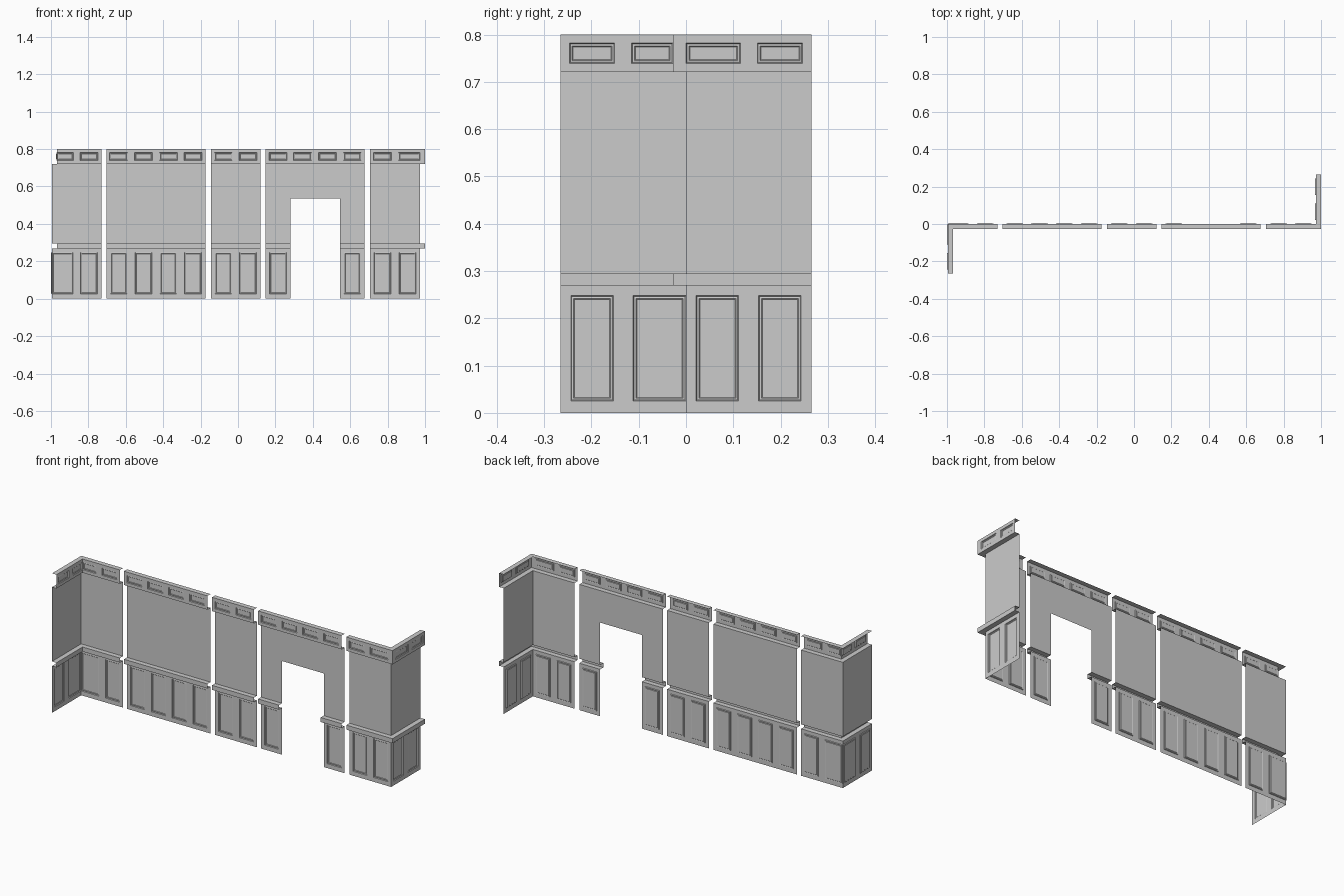
import bpy, bmesh
from mathutils import Vector

if "Cube" in bpy.data.objects:
    bpy.data.objects.remove(bpy.data.objects["Cube"])

W, D = 0.265, 0.028            # half-module width, projection of rail and cornice
PITCH = W / 2
Z_WAINSCOT, Z_RAIL, Z_WALL, Z_TOP = 0.269, 0.295, 0.721, 0.80
DOOR_H = 0.537


class Run:
    """Straight stretch of wall; m0/m1 are mitre signs at its ends."""

    def __init__(self, origin, direction, length, m0=0, m1=0):
        self.o, self.d = Vector((*origin, 0)), Vector((*direction, 0))
        self.n = Vector((self.d.y, -self.d.x, 0))
        self.length, self.m0, self.m1 = length, m0, m1

    def point(self, u, z, depth):
        return self.o + self.d * u + self.n * depth + Vector((0, 0, z))

    def ends(self, depth, span=None):
        a, b = span or (0, self.length)
        if a == 0:
            a += self.m0 * depth
        if b == self.length:
            b += self.m1 * depth
        return a, b


def quad(bm, pts):
    return bm.faces.new([bm.verts.new(p) for p in pts])


def panelled(bm, run, span, depth, z0, z1, pz, panels):
    """Flat band with recessed, moulded panels."""
    a, b = run.ends(depth, span)
    us = [a] + [u for p in panels for u in p] + [b]
    zs = [z0, pz[0], pz[1], z1]
    recess = []
    for i in range(len(us) - 1):
        if us[i + 1] - us[i] < 1e-5:
            continue
        for j in range(3):
            f = quad(bm, [run.point(us[i], zs[j], depth), run.point(us[i + 1], zs[j], depth),
                          run.point(us[i + 1], zs[j + 1], depth), run.point(us[i], zs[j + 1], depth)])
            if i % 2 == 1 and j == 1:
                recess.append(f)
    bmesh.ops.remove_doubles(bm, verts=bm.verts, dist=1e-5)
    bm.normal_update()
    for thick, dep in ((0.002, -0.004), (0.004, 0.001), (0.002, -0.002)):
        bmesh.ops.inset_individual(bm, faces=recess, thickness=thick, depth=dep, use_even_offset=True)
        bm.normal_update()


def sweep(bm, run, span, profile):
    """Extrude an open (depth, z) profile along the run."""
    for (d0, z0), (d1, z1) in zip(profile, profile[1:]):
        a0, b0 = run.ends(d0, span)
        a1, b1 = run.ends(d1, span)
        quad(bm, [run.point(a0, z0, d0), run.point(b0, z0, d0),
                  run.point(b1, z1, d1), run.point(a1, z1, d1)])


def finish(bm, name):
    bmesh.ops.remove_doubles(bm, verts=bm.verts, dist=1e-5)
    me = bpy.data.meshes.new(name)
    bm.to_mesh(me)
    bm.free()
    bpy.context.collection.objects.link(bpy.data.objects.new(name, me))


def centred(n, half):
    return [((i + .5) * PITCH - half, (i + .5) * PITCH + half) for i in range(n)]


def section(name, runs):
    """runs: (run, wainscot panels, cornice panels, door span or None)"""
    wains, rail, wall, corn = (bmesh.new() for _ in range(4))
    for run, wp, cp, door in runs:
        L = run.length
        spans = [(0, door[0]), (door[1], L)] if door else [(0, L)]
        for s in spans:
            inside = [p for p in wp if s[0] - 1e-6 <= p[0] and p[1] <= s[1] + 1e-6]
            panelled(wains, run, s, 0, 0, Z_WAINSCOT, (0.025, 0.248), inside)
            sweep(rail, run, s, [(0, Z_WAINSCOT), (D, Z_WAINSCOT), (D, Z_RAIL), (0, Z_RAIL)])
            sweep(wall, run, s, [(0, Z_RAIL), (0, DOOR_H if door else Z_WALL)])
        if door:
            for s in spans + [door]:
                sweep(wall, run, s, [(0, DOOR_H), (0, Z_WALL)])
        # soffit, panelled frieze, top lip
        sweep(corn, run, None, [(0, Z_WALL), (D, Z_WALL)])
        panelled(corn, run, None, D, Z_WALL, Z_TOP, (0.739, 0.782), cp)
        sweep(corn, run, None, [(D, Z_TOP), (0, Z_TOP)])
    for bm, part in ((wains, "wainscot"), (rail, "chair_rail"), (wall, "wall"), (corn, "cornice")):
        finish(bm, name + "_" + part)


wp2, cp2 = centred(2, 0.045), centred(2, 0.048)
wp4, cp4 = centred(4, 0.045), centred(4, 0.048)
X = (1, 0)
Y = (0, 1)
XL, XR = -0.995, 0.972

# inner corner: panels run into the corner
section("inner_corner", [
    (Run((XL, -W), Y, W, 0, -1), [wp2[0], (0.153, W)], [cp2[0], (0.150, W - D)], None),
    (Run((XL, 0), X, W, -1 * -1, 0), [(0, 0.112), wp2[1]], [(D, 0.115), cp2[1]], None)])
# straight sections
section("long_straight", [(Run((-0.704, 0), X, 2 * W), wp4, cp4, None)])
section("short_straight", [(Run((-0.145, 0), X, W), wp2, cp2, None)])
section("doorway", [(Run((0.147, 0), X, 2 * W), wp4, cp4, (PITCH, 3 * PITCH))])
# outer corner: end frieze panels are wider
section("outer_corner", [
    (Run((XR - W, 0), X, W, 0, 1), wp2, [cp2[0], (0.150, W)], None),
    (Run((XR, 0), Y, W, -1, 0), wp2, [(0, 0.115), cp2[1]], None)])
